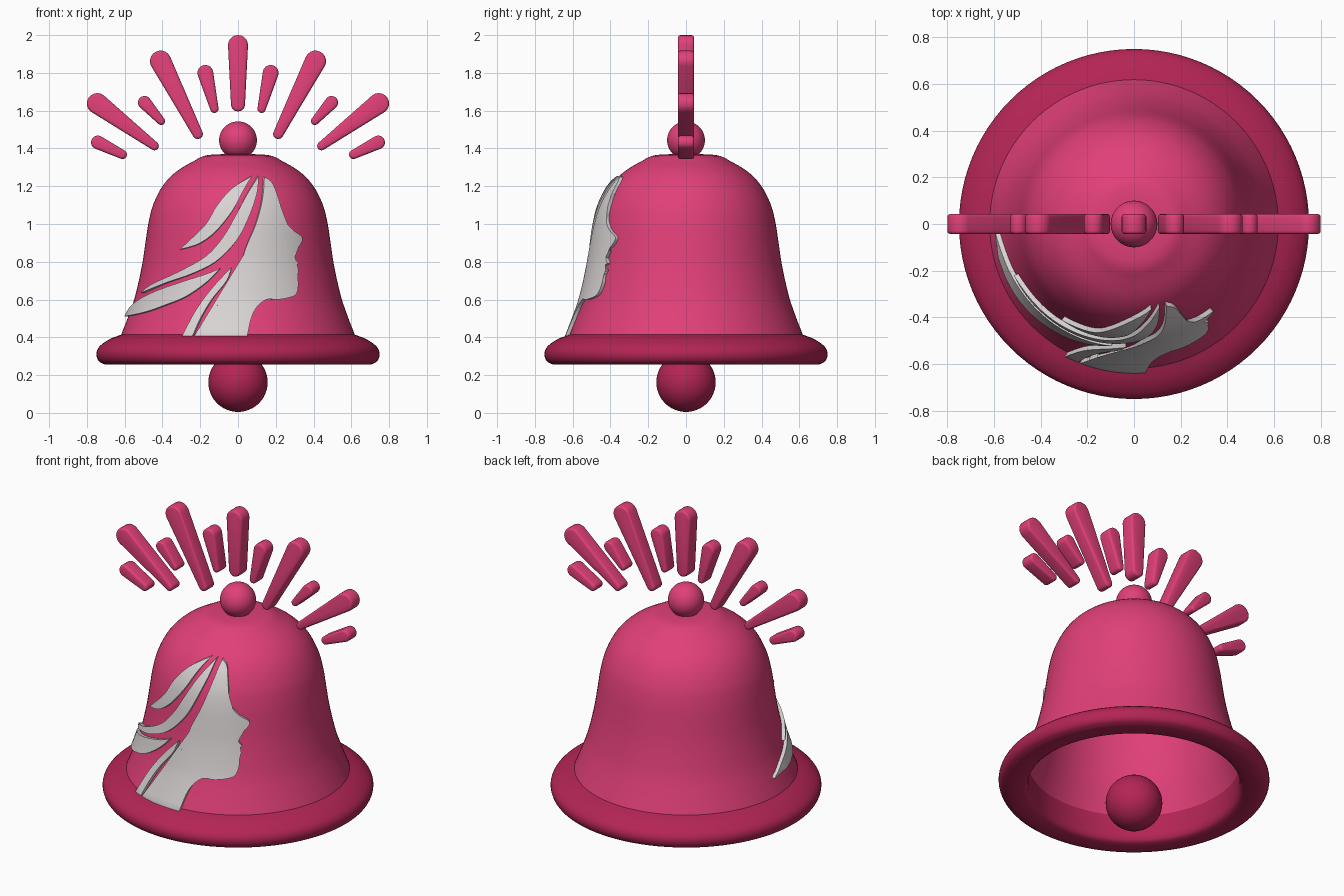
import bpy
import bmesh
import math
from mathutils import Vector

if "Cube" in bpy.data.objects:
    bpy.data.objects.remove(bpy.data.objects["Cube"], do_unlink=True)


def material(name, rgb):
    mat = bpy.data.materials.new(name)
    mat.use_nodes = True
    mat.diffuse_color = (*rgb, 1)
    mat.node_tree.nodes["Principled BSDF"].inputs["Base Color"].default_value = (*rgb, 1)
    return mat


PINK = material("bright pink", (0.75, 0.05, 0.19))
CRIMSON = material("deep crimson", (0.45, 0.018, 0.09))
SILVER = material("pale silver", (0.70, 0.66, 0.66))


def finish(bm, name, mat, angle=40):
    """Turn a bmesh into a smooth shaded object with sharp edges kept."""
    bmesh.ops.recalc_face_normals(bm, faces=bm.faces)
    for face in bm.faces:
        face.smooth = True
    mesh = bpy.data.meshes.new(name)
    bm.to_mesh(mesh)
    bm.free()
    mesh.materials.append(mat)
    mesh.set_sharp_from_angle(angle=math.radians(angle))
    obj = bpy.data.objects.new(name, mesh)
    bpy.context.scene.collection.objects.link(obj)
    return obj


def smooth_line(points, steps=4):
    """Smooth open curve through the given 2D points."""
    pts = [Vector(p) for p in points]
    pts = [pts[0]] + pts + [pts[-1]]
    out = []
    for a, b, c, d in zip(pts, pts[1:], pts[2:], pts[3:]):
        for i in range(steps):
            t = i / steps
            out.append(0.5 * (2 * b + (c - a) * t + (2 * a - 5 * b + 4 * c - d) * t * t
                              + (3 * b - a - 3 * c + d) * t ** 3))
    return out + [pts[-1]]


def lathe(name, profile, mat, closed=False, steps=96):
    bm = bmesh.new()
    verts = [bm.verts.new((r, 0, z)) for r, z in profile]
    pairs = list(zip(verts, verts[1:]))
    if closed:
        pairs.append((verts[-1], verts[0]))
    edges = [bm.edges.new(pair) for pair in pairs]
    bmesh.ops.spin(bm, geom=verts + edges, cent=(0, 0, 0), axis=(0, 0, 1),
                   angle=math.tau, steps=steps, use_merge=True)
    bmesh.ops.remove_doubles(bm, verts=bm.verts, dist=0.0005)
    return finish(bm, name, mat)


def ball(name, radius, z, mat):
    bm = bmesh.new()
    bmesh.ops.create_uvsphere(bm, u_segments=48, v_segments=24, radius=radius)
    bmesh.ops.translate(bm, verts=bm.verts, vec=(0, 0, z))
    return finish(bm, name, mat)


# Hollow bell body
SHELL = smooth_line([(0, 1.37), (.16, 1.365), (.24, 1.33), (.33, 1.275), (.4, 1.2),
                     (.45, 1.1), (.475, 1), (.49, .9), (.505, .8), (.525, .7),
                     (.55, .6), (.585, .5), (.62, .41)])
inner = [Vector((p.x * 0.96, p.y - 0.02)) for p in reversed(SHELL)]
lathe("bell_body", SHELL + inner, PINK)

# Flared rim
rim_outside = smooth_line([(.615, .415), (.68, .39), (.735, .35), (.75, .31),
                           (.735, .272), (.7, .255)])
rim_inside = [Vector(p) for p in [(.61, .255), (.592, .27), (.585, .3), (.585, .43)]]
lathe("bell_rim", rim_outside + rim_inside, CRIMSON, closed=True)

# Top knob and clapper
ball("top_knob", 0.1, 1.443, PINK)
ball("clapper", 0.157, 0.162, CRIMSON)


def shell_radius(z):
    for a, b in zip(SHELL, SHELL[1:]):
        if b.y <= z <= a.y:
            return a.x + (b.x - a.x) * (a.y - z) / max(a.y - b.y, 1e-6)
    return SHELL[-1].x


def wrapped_plate(name, edge_a, edge_b, raise_by=0.02, sink=0.012):
    """Flat shape between two edges, sliced finely and wrapped onto the shell."""
    outline = smooth_line(edge_a) + smooth_line(edge_b)[::-1]
    bm = bmesh.new()
    loop = []
    for p in outline:
        co = Vector((p.x, 0, p.y))
        if not loop or min((co - loop[-1].co).length, (co - loop[0].co).length) > 0.002:
            loop.append(bm.verts.new(co))
    bmesh.ops.triangulate(bm, faces=[bm.faces.new(loop)])
    for axis, low, count in (((1, 0, 0), -0.64, 34), ((0, 0, 1), 0.35, 31)):
        for i in range(count):
            bmesh.ops.bisect_plane(bm, geom=bm.verts[:] + bm.edges[:] + bm.faces[:],
                                   plane_co=Vector(axis) * (low + i * 0.03), plane_no=axis)
    bmesh.ops.remove_doubles(bm, verts=bm.verts, dist=0.0008)
    base = bm.verts[:]
    made = bmesh.ops.extrude_face_region(bm, geom=bm.faces[:], use_keep_orig=True)
    front = [g for g in made["geom"] if isinstance(g, bmesh.types.BMVert)]
    for verts, offset in ((base, -sink), (front, raise_by)):
        for v in verts:
            radius = shell_radius(v.co.z)
            turn = math.asin(max(-1, min(1, v.co.x / (radius + raise_by))))
            reach = radius + offset
            v.co = (reach * math.sin(turn), -reach * math.cos(turn), v.co.z)
    return finish(bm, name, SILVER, 50)


# Face in profile with neck, then the hair edge behind it
wrapped_plate(
    "face_profile",
    [(.14, 1.25), (.18, 1.22), (.21, 1.15), (.23, 1.08), (.24, 1.03), (.29, .97),
     (.34, .93), (.33, .89), (.3, .86), (.3, .82), (.32, .79), (.275, .775),
     (.32, .76), (.31, .73), (.32, .69), (.31, .63), (.27, .61), (.21, .6),
     (.15, .6), (.1, .56), (.07, .5), (.05, .41), (.04, .36)],
    [(.14, 1.25), (.13, 1.13), (.095, 1), (.04, .87), (0, .74), (-.07, .62),
     (-.16, .51), (-.23, .41), (-.26, .36)])

# Loose strands of hair, each given by its upper and lower edge
strands = {
    "hair_strand_top": (
        [(.075, 1.255), (-.03, 1.19), (-.11, 1.1), (-.17, 1), (-.25, .92), (-.31, .865)],
        [(.075, 1.255), (.03, 1.18), (-.03, 1.07), (-.12, .96), (-.21, .895), (-.31, .865)]),
    "hair_strand_long": (
        [(.11, 1.255), (.05, 1.16), (-.01, 1.05), (-.08, .93), (-.17, .83), (-.31, .75),
         (-.46, .68), (-.515, .635)],
        [(.11, 1.255), (.1, 1.16), (.055, 1.03), (-.01, .91), (-.12, .8), (-.25, .735),
         (-.38, .69), (-.515, .635)]),
    "hair_strand_low": (
        [(-.095, .765), (-.17, .735), (-.31, .69), (-.46, .635), (-.56, .575), (-.603, .51)],
        [(-.095, .765), (-.17, .69), (-.28, .615), (-.39, .57), (-.49, .535), (-.603, .51)]),
    "hair_strand_nape": (
        [(-.035, .77), (-.13, .67), (-.22, .55), (-.295, .41), (-.32, .36)],
        [(-.035, .77), (-.06, .7), (-.14, .6), (-.2, .5), (-.24, .41), (-.26, .36)]),
}
for strand_name, (upper, lower) in strands.items():
    wrapped_plate(strand_name, upper, lower)


def ray(name, tip, tip_radius, root, root_radius, depth=0.043):
    """Tapered bar with rounded ends and softened edges."""
    tip, root = Vector(tip), Vector(root)
    way = tip - root
    heading = math.atan2(way.y, way.x)
    bm = bmesh.new()
    loop = []
    for centre, radius, start in ((tip, tip_radius, -0.5), (root, root_radius, 0.5)):
        for i in range(11):
            a = heading + math.pi * (start + i / 10)
            loop.append(bm.verts.new((centre.x + radius * math.cos(a), -depth,
                                      centre.y + radius * math.sin(a))))
    face = bm.faces.new(loop)
    made = bmesh.ops.extrude_face_region(bm, geom=[face], use_keep_orig=True)
    back = [g for g in made["geom"] if isinstance(g, bmesh.types.BMVert)]
    bmesh.ops.translate(bm, verts=back, vec=(0, 2 * depth, 0))
    bmesh.ops.recalc_face_normals(bm, faces=bm.faces)
    caps = [e for e in bm.edges if abs(e.verts[0].co.y - e.verts[1].co.y) < 1e-5]
    bmesh.ops.bevel(bm, geom=caps, offset=0.013, segments=3, profile=0.5,
                    affect="EDGES", clamp_overlap=True)
    return finish(bm, name, PINK)


# Fan of rays above the bell, mirrored left and right
ray("ray_centre", (0, 1.947), .053, (0, 1.633), .037)
fan = [((.173, 1.8), .042, (.125, 1.61), .022),
       ((.41, 1.862), .056, (.213, 1.477), .027),
       ((.495, 1.643), .035, (.407, 1.545), .021),
       ((.745, 1.638), .055, (.442, 1.413), .023),
       ((.742, 1.432), .036, (.612, 1.368), .024)]
for side, s in (("left", 1), ("right", -1)):
    for n, (tip, tr, root, rr) in enumerate(fan, 1):
        ray(f"ray_{side}_{n}", (s * tip[0], tip[1]), tr, (s * root[0], root[1]), rr)
